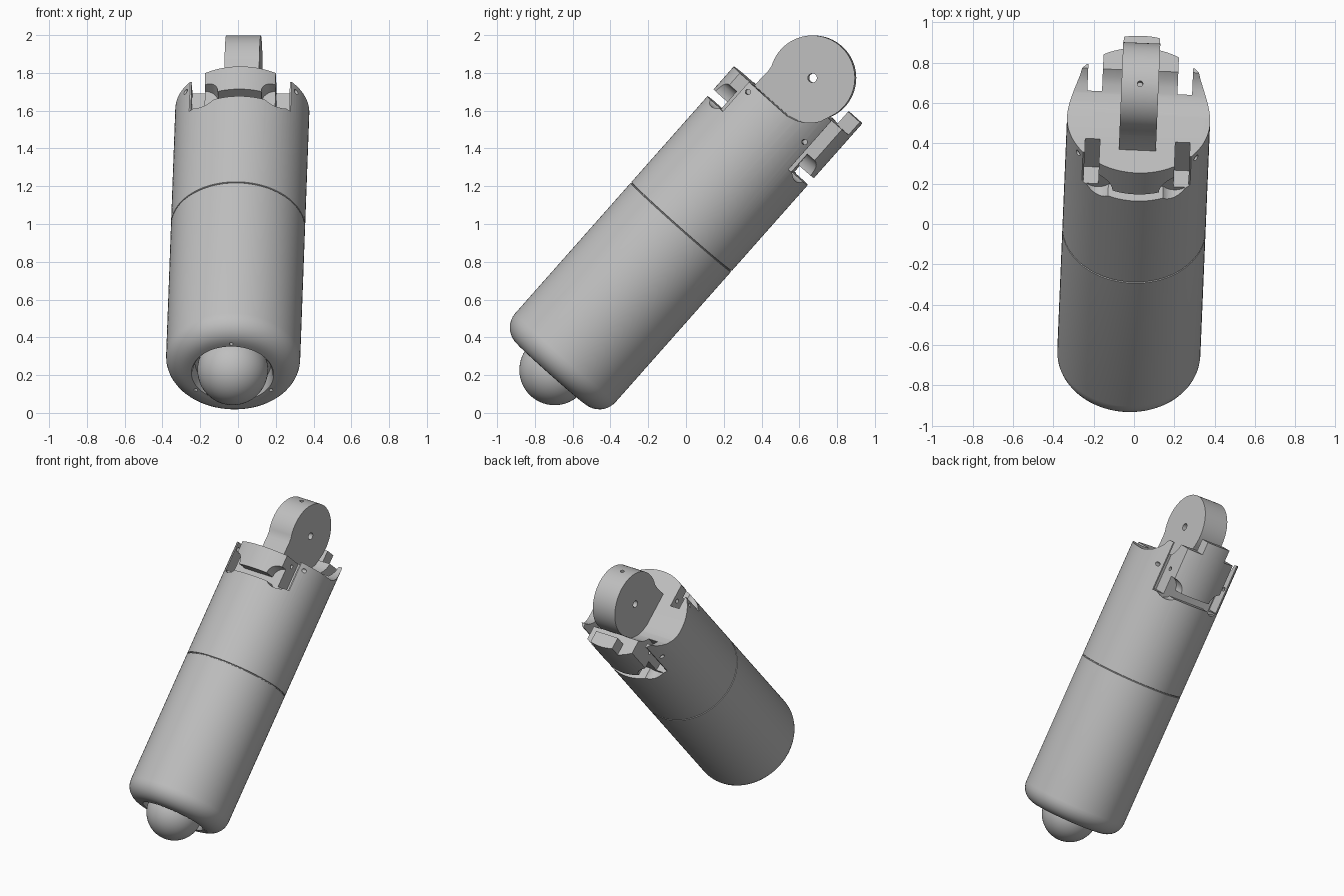
import bpy, bmesh, math
from mathutils import Matrix, Vector

if "Cube" in bpy.data.objects:
    bpy.data.objects.remove(bpy.data.objects["Cube"])

R = 0.355        # body radius
FLOOR = 0.61     # height of the notch floors along the body axis
TILT = (Matrix.Translation((0, -0.025, 0.985))
        @ Matrix.Rotation(math.radians(-2.4), 4, 'Z')
        @ Matrix.Rotation(math.radians(-41.55), 4, 'X'))

grey = bpy.data.materials.new("plain_grey")
grey.use_nodes = True
colour = (0.52, 0.52, 0.52, 1)
grey.diffuse_color = colour
grey.node_tree.nodes["Principled BSDF"].inputs["Base Color"].default_value = colour


def make(name, bm):
    bmesh.ops.recalc_face_normals(bm, faces=bm.faces)
    mesh = bpy.data.meshes.new(name)
    bm.to_mesh(mesh)
    bm.free()
    mesh.materials.append(grey)
    ob = bpy.data.objects.new(name, mesh)
    bpy.context.collection.objects.link(ob)
    return ob


def lathe(name, profile, steps=96):
    bm = bmesh.new()
    verts = [bm.verts.new((r, 0, z)) for r, z in profile]
    edges = [bm.edges.new(pair) for pair in zip(verts, verts[1:])]
    bmesh.ops.spin(bm, geom=verts + edges, cent=(0, 0, 0), axis=(0, 0, 1),
                   angle=math.tau, steps=steps)
    bmesh.ops.remove_doubles(bm, verts=bm.verts, dist=0.0001)
    return make(name, bm)


def slab(name, outline, half):
    """Extrude an outline in the side plane to both sides."""
    bm = bmesh.new()
    face = bm.faces.new([bm.verts.new((-half, y, z)) for y, z in outline])
    out = bmesh.ops.extrude_face_region(bm, geom=[face])
    bmesh.ops.translate(bm, vec=(2 * half, 0, 0),
                        verts=[g for g in out["geom"] if isinstance(g, bmesh.types.BMVert)])
    return make(name, bm)


def box(x, y, z):
    bm = bmesh.new()
    bmesh.ops.create_cube(bm, size=1)
    for v in bm.verts:
        v.co = [a[0] if c < 0 else a[1] for a, c in zip((x, y, z), v.co)]
    return make("box_cutter", bm)


def rod(centre, direction, radius, length, segments=24):
    bm = bmesh.new()
    turn = Vector((0, 0, 1)).rotation_difference(Vector(direction)).to_matrix().to_4x4()
    bmesh.ops.create_cone(bm, cap_ends=True, segments=segments, radius1=radius,
                          radius2=radius, depth=length,
                          matrix=Matrix.Translation(centre) @ turn)
    return make("rod_cutter", bm)


def cut(target, cutters):
    bpy.context.view_layer.objects.active = target
    for cutter in cutters:
        mod = target.modifiers.new("cut", 'BOOLEAN')
        mod.operation = 'DIFFERENCE'
        mod.solver = 'EXACT'
        mod.object = cutter
        bpy.ops.object.modifier_apply(modifier=mod.name)
        bpy.data.objects.remove(cutter)


def span(sign, near, far):
    return tuple(sorted((sign * near, sign * far)))


# Body: lens recess, rounded lower rim, seam groove, straight wall
fillet = 0.115
profile = [(0, -0.97), (0.2, -0.97), (0.21, -1.03), (0.218, -1.04)]
for i in range(9):
    a = math.pi / 2 * i / 8
    profile.append((R - fillet + fillet * math.sin(a), -1.04 + fillet - fillet * math.cos(a)))
profile += [(R, -0.004), (R - 0.006, -0.002), (R - 0.006, 0.002), (R, 0.004),
            (R, 1.045), (0, 1.045)]
body = lathe("body_shell", profile)

# Top shaping: flat deck that sweeps up towards the back block
cutters = [slab("deck_cutter", [(-0.5, 0.82), (0.04, 0.82), (0.09, 0.833), (0.13, 0.853),
                                (0.165, 0.883), (0.19, 0.915), (0.205, 0.955),
                                (0.26, 0.955), (0.26, 1.3), (-0.5, 1.3)], 0.5)]
for sx in (-1, 1):
    # Leave only a narrow tab above the back block
    cutters.append(box(span(sx, 0.09, 0.5), (0.15, 0.5), (0.955, 1.3)))
    for sy in (-1, 1):
        # Pockets beside the blocks, open outside the ears
        cutters.append(box(span(sx, 0.187, 0.26), span(sy, 0.14, 0.5), (FLOOR, 1.3)))
        cutters.append(box(span(sx, 0.24, 0.5), span(sy, 0.232, 0.5), (FLOOR, 1.3)))
        # Rounded scoops in the lower block corners
        cutters.append(rod((sx * 0.19, sy * 0.4, 0.662), (0, 1, 0), 0.075, 0.3))
        # Screw holes through the ears
        cutters.append(rod((sx * 0.3, sy * 0.2, 0.777), (1, 0, 0), 0.014, 0.3, 16))
for sy in (-1, 1):
    # Slot below each block
    cutters.append(box((-0.25, 0.25), span(sy, 0.25, 0.5), (FLOOR, 0.66)))
for angle in (33, 147, 270):
    # Small screw holes in the lower rim
    a = math.radians(angle)
    cutters.append(rod((0.238 * math.cos(a), 0.238 * math.sin(a), -1.04), (0, 0, 1),
                       0.01, 0.06, 12))
cut(body, cutters)

# Domed lens at the lower end
bm = bmesh.new()
bmesh.ops.create_uvsphere(bm, u_segments=48, v_segments=24, radius=0.187,
                          matrix=Matrix.Translation((0, 0, -1.012)))
dome = make("lens_dome", bm)

# Mounting lug: round eye on a straight neck
eye_z, eye_r = 1.053, 0.225
outline = [(0.205, 0.8), (0.2, 0.925)]
for i in range(49):
    a = math.radians(-25 + 230 * i / 48)
    outline.append((eye_r * math.cos(a), eye_z + eye_r * math.sin(a)))
outline += [(-0.2, 0.925), (-0.205, 0.8)]
lug = slab("mounting_lug", outline, 0.092)
cut(lug, [rod((0, 0, eye_z), (1, 0, 0), 0.024, 0.5),
          rod((0, -0.13, eye_z + 0.18), (0, -0.58, 0.81), 0.014, 0.12, 16)])

# Shade and tilt every part
for ob in (body, dome, lug):
    bpy.ops.object.select_all(action='DESELECT')
    ob.select_set(True)
    bpy.context.view_layer.objects.active = ob
    bpy.ops.object.shade_smooth_by_angle(angle=math.radians(30))
    ob.matrix_world = TILT
